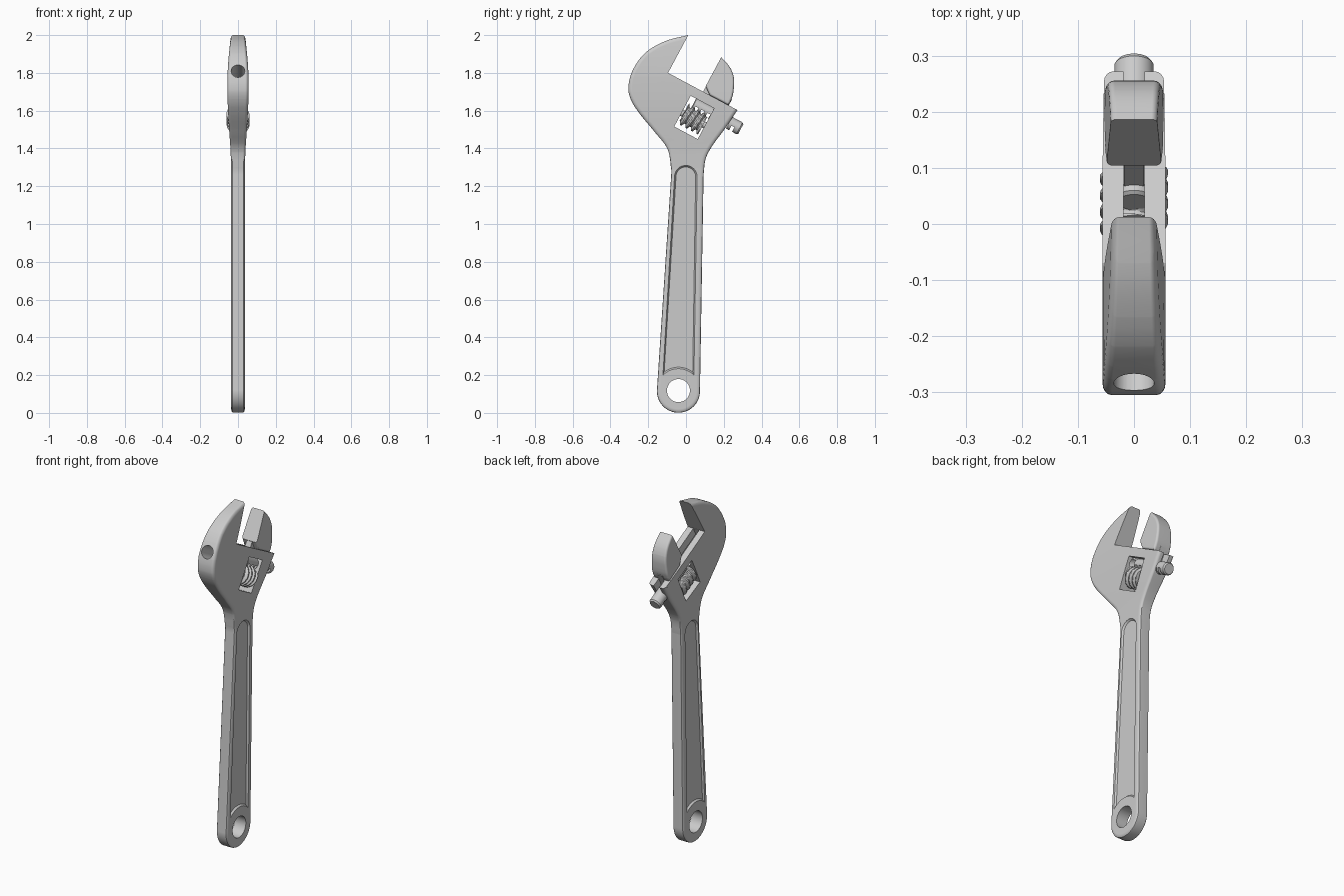
import bpy, bmesh, math
from mathutils import Vector

if "Cube" in bpy.data.objects:
    bpy.data.objects.remove(bpy.data.objects["Cube"])

# Head frame: s runs along the jaw slot, n points out of it
S, N, O = (0.881, -0.472), (0.472, 0.881), (-0.095, 1.80)


def L(s, n):
    return (O[0] + s * S[0] + n * N[0], O[1] + s * S[1] + n * N[1])


def arc(c, r, a0, a1, k=20):
    return [(c[0] + r * math.cos(math.radians(a0 + (a1 - a0) * i / k)),
             c[1] + r * math.sin(math.radians(a0 + (a1 - a0) * i / k))) for i in range(k + 1)]


def spline(pts, k=6):
    P = [Vector(p) for p in pts]
    P = [2 * P[0] - P[1]] + P + [2 * P[-1] - P[-2]]
    out = []
    for i in range(1, len(P) - 2):
        a, b, c, d = P[i - 1:i + 3]
        for j in range(k):
            t = j / k
            out.append(tuple(0.5 * (2 * b + (c - a) * t + (2 * a - 5 * b + 4 * c - d) * t * t
                                    + (3 * b - a - 3 * c + d) * t ** 3)))
    return out + [tuple(pts[-1])]


def inset(pts, d):
    out, m = [], len(pts)
    for i in range(m):
        p, a, b = Vector(pts[i]), Vector(pts[i - 1]), Vector(pts[(i + 1) % m])
        e1, e2 = (p - a).normalized(), (b - p).normalized()
        n1, n2 = Vector((-e1.y, e1.x)), Vector((-e2.y, e2.x))
        out.append(p + (n1 + n2) * d / max(1 + n1.dot(n2), 0.4))
    return out


def interp(table, z):
    for (z0, v0), (z1, v1) in zip(table, table[1:]):
        if z <= z1:
            return v0 + (v1 - v0) * max(0, z - z0) / (z1 - z0)
    return table[-1][1]


def finish(name, bm):
    bmesh.ops.recalc_face_normals(bm, faces=bm.faces)
    me = bpy.data.meshes.new(name)
    bm.to_mesh(me)
    bm.free()
    ob = bpy.data.objects.new(name, me)
    bpy.context.collection.objects.link(ob)
    return ob


def slab(name, pts, rings, thick=None):
    """Stack of (x, inset) copies of a counter-clockwise (y, z) outline."""
    bm = bmesh.new()
    loops = [[bm.verts.new((x, p[0], p[1])) for p in inset(pts, d)] for x, d in rings]
    for a, b in zip(loops, loops[1:]):
        for i in range(len(a)):
            bm.faces.new((a[i - 1], a[i], b[i], b[i - 1]))
    bm.faces.new(loops[0])
    bm.faces.new(loops[-1])
    if thick:
        for i in range(19):
            bmesh.ops.bisect_plane(bm, geom=bm.verts[:] + bm.edges[:] + bm.faces[:],
                                   plane_co=(0, 0, 1.2613 + i * 0.04), plane_no=(0, 0, 1))
        for v in bm.verts:
            v.co.x *= interp(thick, v.co.z)
    return finish(name, bm)


def box(name, s0, s1, n0, n1, hx):
    return slab(name, [L(s0, n0), L(s1, n0), L(s1, n1), L(s0, n1)], [(-hx, 0), (hx, 0)])


def lathe(name, stations, rad, n, k=32):
    """Round part along the s axis; rad(s, angle) gives the radius."""
    bm, loops = bmesh.new(), []
    for i, s in enumerate(stations):
        loop = []
        for j in range(k):
            a = 2 * math.pi * j / k
            r = rad(i, s, a)
            y, z = L(s, n + r * math.sin(a))
            loop.append(bm.verts.new((r * math.cos(a), y, z)))
        loops.append(loop)
    for a, b in zip(loops, loops[1:]):
        for i in range(k):
            bm.faces.new((a[i - 1], a[i], b[i], b[i - 1]))
    bm.faces.new(loops[0])
    bm.faces.new(loops[-1])
    return finish(name, bm)


def cut(ob, *cutters):
    bpy.context.view_layer.objects.active = ob
    for c in cutters:
        c.hide_render = True
        m = ob.modifiers.new("cut", 'BOOLEAN')
        m.operation, m.solver, m.object = 'DIFFERENCE', 'EXACT', c
        bpy.ops.object.modifier_apply(modifier=m.name)
        bpy.data.objects.remove(c)


def rounded(b, bx, k=4):
    half = [(1 - bx + bx * math.sin(math.pi / 2 * i / k), b * (1 - math.cos(math.pi / 2 * i / k)))
            for i in range(k + 1)]
    return [(-x, d) for x, d in reversed(half)] + half


# Wrench body: handle, ring end and head with fixed jaw
ring = (-0.04, 0.115)
outline = arc(ring, 0.114, 177, 361, 32)
outline += spline([(0.093, 1.26), (0.104, 1.345), (0.14, 1.415), (0.21, 1.51), (0.272, 1.603)])
outline += [(0.285, 1.65), (0.2, 1.9), (0.07, 2.0)]
outline += spline([(0.012, 2.0), (-0.11, 1.968), (-0.217, 1.905), (-0.284, 1.81), (-0.305, 1.72),
                   (-0.288, 1.65), (-0.24, 1.577), (-0.164, 1.485), (-0.097, 1.395), (-0.077, 1.28)])
thick = [(0, .036), (1.3, .036), (1.4, .040), (1.5, .047), (1.6, .053), (1.68, .056),
         (1.78, .056), (1.84, .053), (1.9, .048), (2.0, .038)]
body = slab("wrench_body", outline, rounded(0.02, 0.3), thick)

# Panel recess outline, cut into both sides of the handle
panel = arc((-0.001, 1.25), 0.06, 0, 180) + arc((-0.04, 0.118), 0.116, 135, 45)
recess = [slab("recess", panel, [(g * 0.026, 0.008), (g * 0.036, 0), (g * 0.08, 0)]) for g in (-1, 1)]
cut(body,
    box("gap", 0, 0.7, 0, 0.5, 0.1),
    lathe("bore", [-0.5, 0.6], lambda i, s, a: 0.036, -0.08),
    box("slit", 0.001, 0.6, -0.08, 0.05, 0.019),
    box("window", 0.163, 0.304, -0.235, -0.05, 0.1),
    slab("eye", arc((-0.04, 0.118), 0.061, 0, 351, 39), [(-0.1, 0), (0.1, 0)]),
    *recess)

# Movable jaw with a flat gripping face
jaw_pts = [L(0.25, 0.0), L(0.362, 0.0)]
jaw_pts += spline([L(0.364, 0.02), L(0.356, 0.065), L(0.324, 0.136), L(0.275, 0.181), L(0.207, 0.207)], 5)
jaw_pts += [L(0.16, 0.21), L(0.16, 0.07)]
jaw = slab("movable_jaw", jaw_pts, rounded(0.012, 0.25), [(1.6, .055), (1.68, .052), (1.9, .040)])
cut(jaw, box("face_cut", 0.0, 0.209, -0.1, 0.4, 0.1))
box("jaw_neck", 0.211, 0.365, -0.085, 0.035, 0.0175)

# Toothed rod that slides in the bore
rack = lathe("jaw_rack", [0.195, 0.20, 0.472, 0.48],
             lambda i, s, a: 0.035 if i in (1, 2) else 0.029, -0.08)
cut(rack, *[box("tooth_gap", 0.212 + 0.036 * k, 0.230 + 0.036 * k, -0.14, -0.088, 0.06)
            for k in range(7)])


# Worm screw with helical thread, on its pin
def thread(i, s, a):
    w = 2 * abs((s / 0.033 - a / (2 * math.pi)) % 1 - 0.5)
    return 0.044 + 0.017 * min(1, max(0, w * 2.2 - 0.6))


lathe("worm_screw", [0.174 + 0.12 * i / 48 for i in range(49)], thread, -0.152, 40)
lathe("worm_pin", [0.13, 0.34], lambda i, s, a: 0.018, -0.152, 24)

# Smooth shading with crisp edges
for ob in bpy.context.scene.objects:
    ob.select_set(True)
    bpy.context.view_layer.objects.active = ob
bpy.ops.object.shade_smooth_by_angle(angle=math.radians(30))
for name in ("wrench_body", "movable_jaw"):
    m = bpy.data.objects[name].modifiers.new("normals", 'WEIGHTED_NORMAL')
    m.keep_sharp = True
